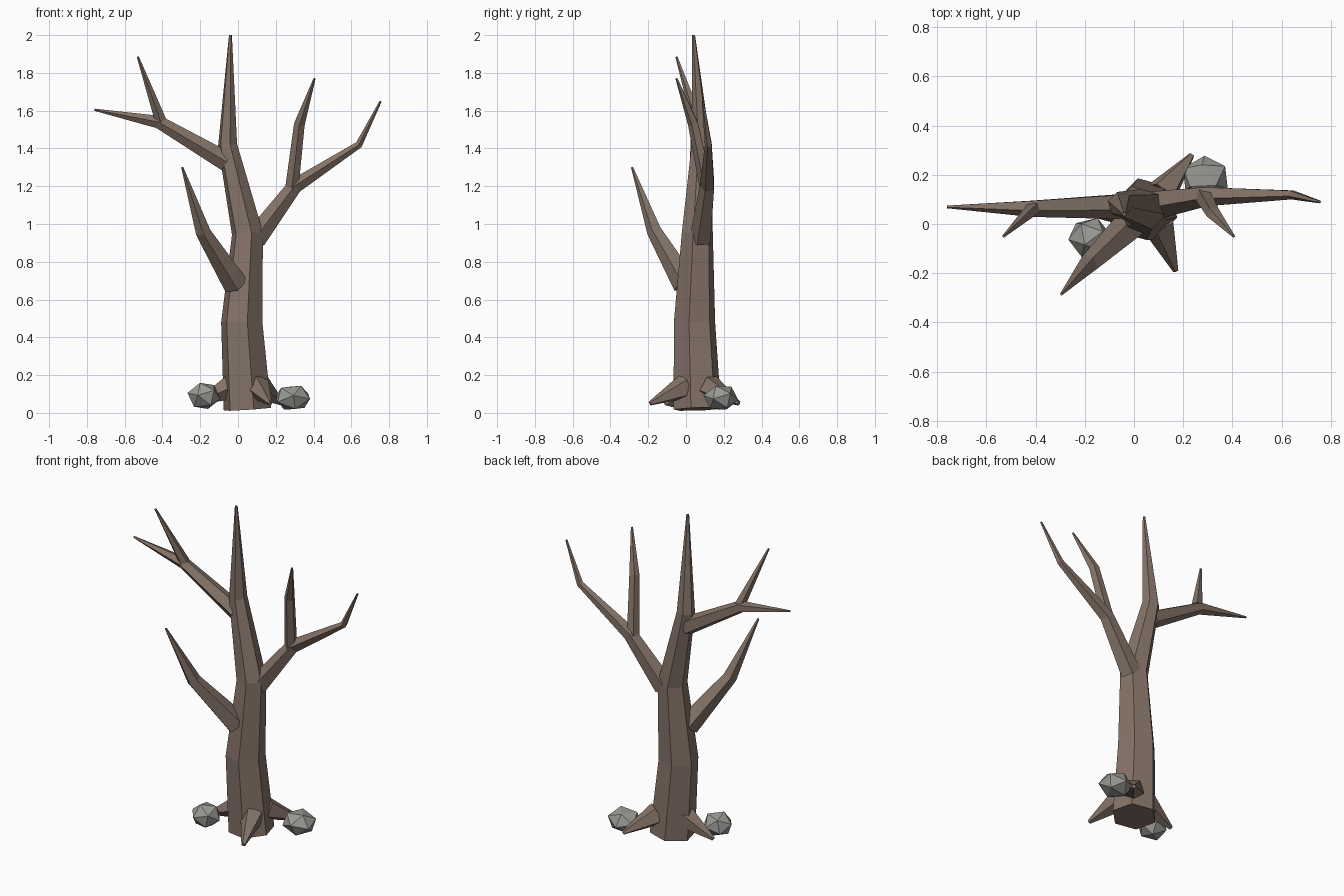
import bpy, bmesh, math
from mathutils import Vector, Euler

cube = bpy.data.objects.get("Cube")
if cube:
    bpy.data.objects.remove(cube, do_unlink=True)


def make_material(name, rgb):
    mat = bpy.data.materials.new(name)
    mat.use_nodes = True
    mat.diffuse_color = (*rgb, 1)
    mat.node_tree.nodes["Principled BSDF"].inputs["Base Color"].default_value = (*rgb, 1)
    return mat


bark = make_material("brown bark", (0.235, 0.172, 0.138))
stone = make_material("grey stone", (0.32, 0.32, 0.30))


def add_object(name, bm, mat):
    bmesh.ops.recalc_face_normals(bm, faces=bm.faces)
    mesh = bpy.data.meshes.new(name)
    bm.to_mesh(mesh)
    bm.free()
    mesh.materials.append(mat)
    obj = bpy.data.objects.new(name, mesh)
    bpy.context.collection.objects.link(obj)
    return obj


def limb(name, path, sides=5, phase=-90):
    """Tapered faceted tube through (x, y, z, radius) points."""
    bm = bmesh.new()
    points = [Vector(p[:3]) for p in path]
    up = Vector((0, 0, 1))
    rings = []
    for i, centre in enumerate(points):
        before = centre - points[i - 1] if i else points[1] - centre
        after = points[i + 1] - centre if i + 1 < len(points) else before
        turn = up.rotation_difference(before.normalized() + after.normalized())
        ring = []
        for k in range(sides):
            a = math.radians(phase) + math.tau * k / sides
            ring.append(bm.verts.new(centre + turn @ Vector((math.cos(a), math.sin(a), 0)) * path[i][3]))
        rings.append(ring)
    for low, high in zip(rings, rings[1:]):
        for k in range(sides):
            n = (k + 1) % sides
            bm.faces.new((low[k], low[n], high[n], high[k]))
    bm.faces.new(rings[0])
    bm.faces.new(rings[-1])
    return add_object(name, bm, bark)


def rock(name, centre, size, turn):
    bm = bmesh.new()
    bmesh.ops.create_icosphere(bm, subdivisions=1, radius=1)
    rot = Euler([math.radians(t) for t in turn]).to_matrix()
    for v in bm.verts:
        p = rot @ v.co
        v.co = Vector(centre) + Vector([a * b for a, b in zip(p, size)])
    return add_object(name, bm, stone)


# Trunk
limb("trunk", [(0.05, 0.06, 0.02, 0.13), (0.02, 0.045, 0.48, 0.113),
               (0.05, 0.06, 0.95, 0.085), (-0.055, 0.08, 1.42, 0.052),
               (-0.04, 0.04, 2.0, 0.008)], sides=6, phase=-15)

# Branches
limb("low_branch", [(-0.01, 0.0, 0.68, 0.07), (-0.185, -0.165, 0.96, 0.042),
                    (-0.295, -0.285, 1.30, 0.006)])
limb("right_branch", [(-0.06, 0.075, 1.33, 0.055), (-0.42, 0.065, 1.54, 0.036),
                      (-0.76, 0.07, 1.605, 0.006)])
limb("right_twig", [(-0.41, 0.06, 1.55, 0.032), (-0.53, -0.05, 1.885, 0.006)])
limb("left_branch", [(0.09, 0.08, 0.92, 0.062), (0.30, 0.115, 1.2, 0.042),
                     (0.64, 0.12, 1.42, 0.02), (0.755, 0.09, 1.65, 0.006)])
limb("left_twig", [(0.285, 0.11, 1.19, 0.037), (0.325, 0.04, 1.53, 0.03),
                   (0.405, -0.05, 1.77, 0.006)])

# Roots
limb("front_root", [(0.10, 0.0, 0.14, 0.07), (0.17, -0.19, 0.05, 0.012)])
limb("back_root", [(0.11, 0.12, 0.14, 0.07), (0.235, 0.28, 0.05, 0.012)])
limb("side_root", [(-0.03, 0.06, 0.14, 0.07), (-0.225, 0.055, 0.05, 0.012)])

# Rocks
rock("left_rock", (0.29, 0.185, 0.08), (0.102, 0.094, 0.074), (80, 10, 0))
rock("right_rock", (-0.18, -0.055, 0.09), (0.09, 0.085, 0.076), (65, 25, 30))
